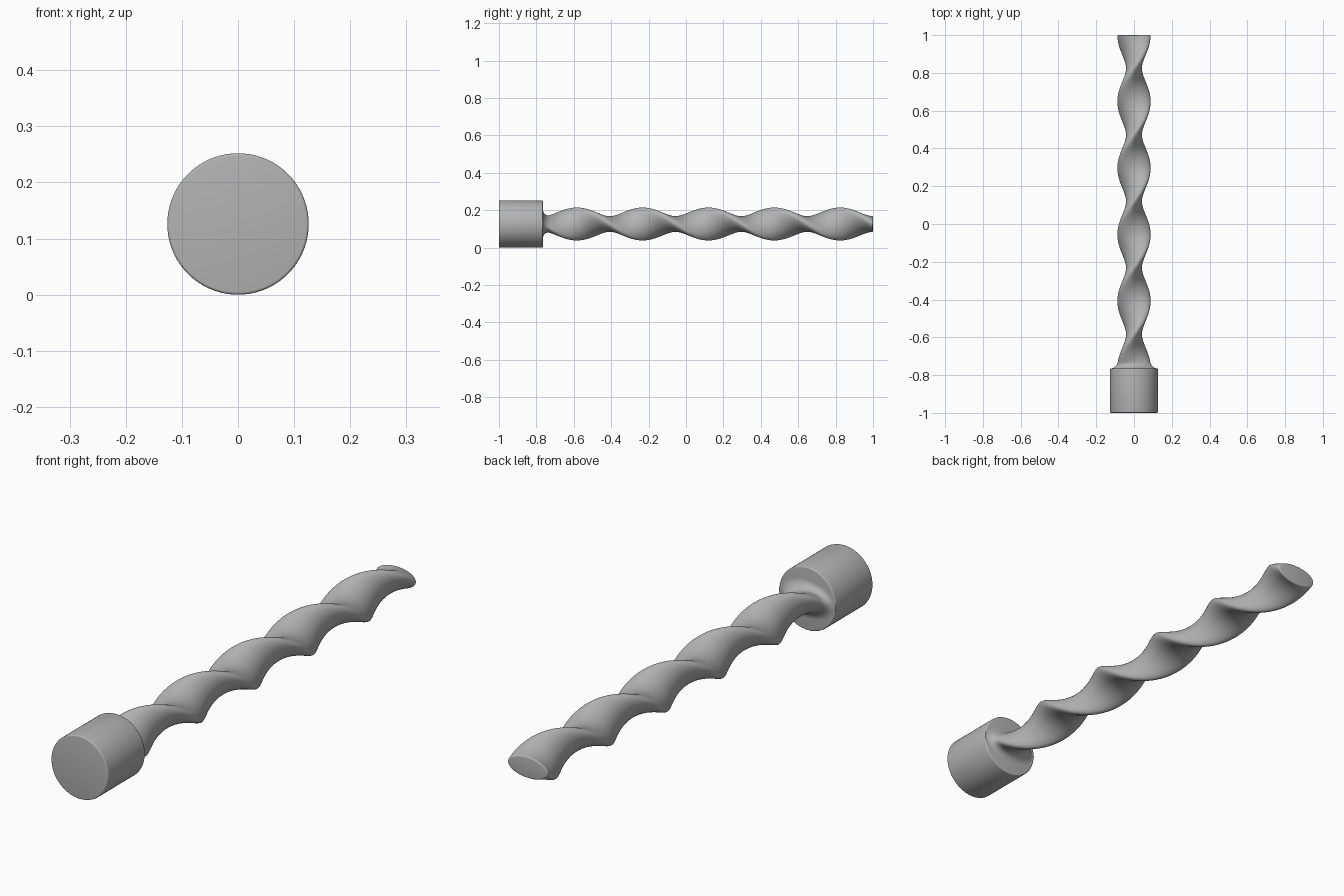
import bpy
import bmesh
from math import sin, cos, pi, sqrt

cube = bpy.data.objects.get("Cube")
if cube:
    bpy.data.objects.remove(cube, do_unlink=True)

AXIS_Z = 0.126         # height of the long axis
RADIUS = 0.126         # collar radius
COLLAR_END = -0.765    # y of the collar's rear face
MAJOR, MINOR = 0.088, 0.042
HALF_TURN = 0.352      # length of half a twist
FILLET = 0.037
EASE = 0.005           # small rounded edges

steel = bpy.data.materials.new("grey_steel")
steel.use_nodes = True
colour = (0.45, 0.45, 0.45, 1)
steel.diffuse_color = colour
steel.node_tree.nodes["Principled BSDF"].inputs["Base Color"].default_value = colour


def loft(name, sections, sides):
    """Skin elliptical sections (y, major, minor, angle) along y and cap both ends."""
    bm = bmesh.new()
    rings = []
    for y, a, b, turn in sections:
        ring = []
        for i in range(sides):
            t = 2 * pi * i / sides
            u, v = a * cos(t), b * sin(t)
            ring.append(bm.verts.new((u * sin(turn) - v * cos(turn), y,
                                      AXIS_Z + u * cos(turn) + v * sin(turn))))
        rings.append(ring)
    for r, s in zip(rings, rings[1:]):
        for i in range(sides):
            j = (i + 1) % sides
            bm.faces.new((r[i], r[j], s[j], s[i]))
    bm.faces.new(rings[0])
    bm.faces.new(rings[-1])
    bmesh.ops.recalc_face_normals(bm, faces=bm.faces)
    mesh = bpy.data.meshes.new(name)
    bm.to_mesh(mesh)
    bm.free()
    mesh.materials.append(steel)
    obj = bpy.data.objects.new(name, mesh)
    bpy.context.collection.objects.link(obj)
    bpy.ops.object.select_all(action='DESELECT')
    obj.select_set(True)
    bpy.context.view_layer.objects.active = obj
    bpy.ops.object.shade_smooth_by_angle(angle=pi / 5)
    return obj


# Collar: plain round cylinder with eased rims
rim = [(EASE * (1 - sin(k * pi / 8)), EASE * (1 - cos(k * pi / 8))) for k in range(5)]
front = [(-1 + dy, RADIUS - dr) for dy, dr in reversed([(d, r) for d, r in rim])]
front.sort()
rear = [(COLLAR_END - dy, r) for dy, r in [(y + 1, r) for y, r in reversed(front)]]
loft("collar", [(y, r, r, 0) for y, r in front + rear], 96)


# Twisted shaft: turning ellipse, flared into the collar, eased at the tip
def shaft_section(y):
    grow = 0
    d = y - COLLAR_END
    if d < FILLET:
        grow = FILLET - sqrt(max(0, FILLET ** 2 - (FILLET - max(d, 0)) ** 2))
    e = EASE - (1 - y)
    if e > 0:
        grow = -(EASE - sqrt(max(0, EASE ** 2 - e ** 2)))
    return (y, MAJOR + grow, MINOR + grow, pi / 2 + pi * (y - 1) / HALF_TURN)


stops = [COLLAR_END - 0.01]
stops += [COLLAR_END + FILLET * (1 - cos(k * pi / 24)) for k in range(12)]
start, end = COLLAR_END + FILLET, 1 - EASE
stops += [start + (end - start) * k / 180 for k in range(181)]
stops += [end + EASE * sin(k * pi / 8) for k in range(1, 5)]
loft("twisted_shaft", [shaft_section(y) for y in stops], 64)
